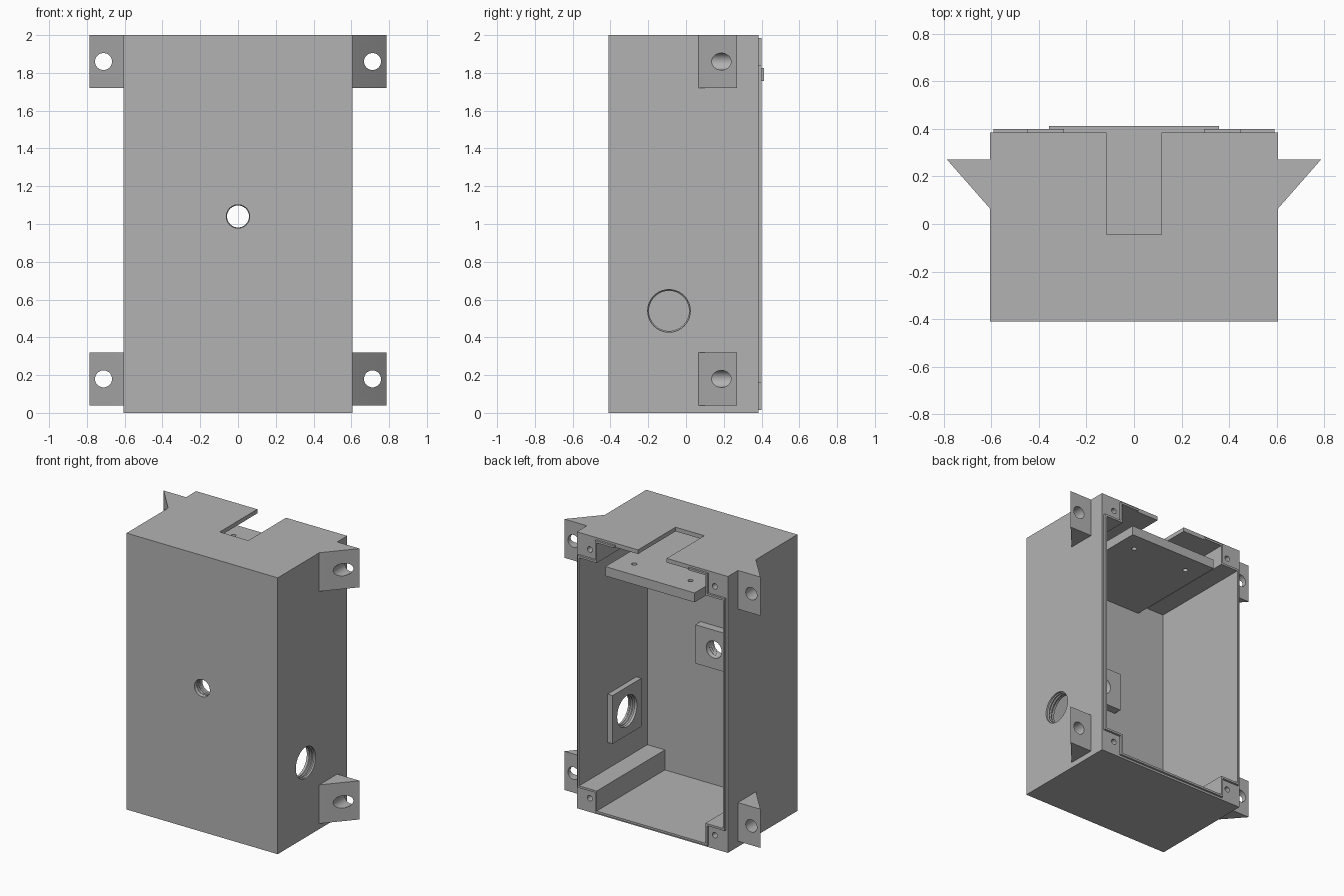
import bpy, bmesh, math
from mathutils import Matrix, Vector

if "Cube" in bpy.data.objects:
    bpy.data.objects.remove(bpy.data.objects["Cube"], do_unlink=True)

grey = bpy.data.materials.new("grey_plastic")
grey.use_nodes = True
grey.diffuse_color = (0.45, 0.45, 0.45, 1)
grey.node_tree.nodes["Principled BSDF"].inputs["Base Color"].default_value = grey.diffuse_color


def finish(name, bm):
    bmesh.ops.recalc_face_normals(bm, faces=bm.faces)
    mesh = bpy.data.meshes.new(name)
    bm.to_mesh(mesh)
    bm.free()
    mesh.materials.append(grey)
    ob = bpy.data.objects.new(name, mesh)
    bpy.context.collection.objects.link(ob)
    return ob


def prism(name, points, direction):
    """Extrude a flat polygon along a direction."""
    bm = bmesh.new()
    face = bm.faces.new([bm.verts.new(p) for p in points])
    out = bmesh.ops.extrude_face_region(bm, geom=[face])
    moved = [v for v in out["geom"] if isinstance(v, bmesh.types.BMVert)]
    bmesh.ops.translate(bm, verts=moved, vec=direction)
    return finish(name, bm)


def box(name, x, y, z):
    pts = [(x[0], y[0], z[0]), (x[1], y[0], z[0]), (x[1], y[1], z[0]), (x[0], y[1], z[0])]
    return prism(name, pts, (0, 0, z[1] - z[0]))


def lathe(name, profile, origin, axis):
    """Closed turned solid; profile is (radius, distance along axis)."""
    bm = bmesh.new()
    turn = Vector(axis).to_track_quat("Z", "Y").to_matrix().to_4x4()
    place = Matrix.Translation(origin) @ turn
    n = 40
    rings = [[bm.verts.new(place @ Vector((r * math.cos(math.tau * i / n), r * math.sin(math.tau * i / n), t)))
              for i in range(n)] for r, t in profile]
    for a, b in zip(rings, rings[1:]):
        for i in range(n):
            bm.faces.new((a[i], a[(i + 1) % n], b[(i + 1) % n], b[i]))
    bm.faces.new(rings[0])
    bm.faces.new(rings[-1])
    return finish(name, bm)


def drill(radius, origin, axis, depth):
    return lathe("drill", [(radius, 0), (radius, depth)], origin, axis)


def threaded_drill(radius, origin, axis, depth):
    """Drill with shallow ring grooves."""
    profile = [(radius, -0.02), (radius, 0.012)]
    step = 0.02
    t = 0.012
    while t + step < depth:
        profile += [(radius * 0.94, t + step * 0.3), (radius * 0.94, t + step * 0.6), (radius, t + step)]
        t += step
    profile.append((radius, depth + 0.03))
    return lathe("threaded_drill", profile, origin, axis)


def cut(targets, cutter):
    for ob in targets:
        mod = ob.modifiers.new("cut", "BOOLEAN")
        mod.operation = "DIFFERENCE"
        mod.solver = "EXACT"
        mod.object = cutter
        bpy.context.view_layer.objects.active = ob
        bpy.ops.object.modifier_apply(modifier=mod.name)
    bpy.data.objects.remove(cutter, do_unlink=True)


def stepped_prism(name, grow, y0, y1):
    """Rectangle with the four corner posts notched out."""
    wide, narrow = 0.575 + grow, 0.435 + grow
    tall, short = 0.97 + grow, 0.825 + grow
    quarter = [(wide, short), (narrow, short), (narrow, tall)]
    half = quarter + [(-x, z) for x, z in reversed(quarter)]
    outline = half + [(-x, -z) for x, z in half]
    return prism(name, [(x, y0, 1 + z) for x, z in outline], (0, y1 - y0, 0))


# Housing shell with full-depth corner posts, open at the back
housing = box("housing", (-0.605, 0.605), (-0.41, 0.385), (0, 2))
cut([housing], stepped_prism("cavity", 0, -0.38, 0.6))

# Raised lip following the opening
lip = stepped_prism("rim_lip", 0.015, 0.375, 0.4)
cut([lip], stepped_prism("lip_opening", 0, 0.3, 0.6))
cut([lip], box("lip_gap", (-0.295, 0.295), (0.3, 0.6), (1.9, 2.1)))

# Notch in the top wall
cut([housing], box("notch", (-0.115, 0.115), (-0.045, 0.6), (1.9, 2.1)))

# Inner shelf with two screw holes
shelf = box("inner_shelf", (-0.357, 0.357), (-0.39, 0.412), (1.757, 1.825))
for side in (-1, 1):
    cut([shelf], drill(0.018, (side * 0.225, 0.27, 1.7), (0, 0, 1), 0.2))

# Reinforcing pads and threaded holes
front_pad = box("front_pad", (-0.15, 0.15), (-0.39, -0.32), (0.9, 1.18))
cut([housing, front_pad], threaded_drill(0.062, (0, -0.41, 1.04), (0, 1, 0), 0.09))
side_pad = box("side_pad", (0.535, 0.585), (-0.255, 0.075), (0.365, 0.715))
cut([housing, side_pad], threaded_drill(0.113, (0.605, -0.09, 0.54), (-1, 0, 0), 0.07))

# Screw holes in the corner posts
for side in (-1, 1):
    for z in (0.1, 1.9):
        cut([housing], drill(0.02, (side * 0.5, 0.5, z), (0, -1, 0), 0.4))

# Wedge-shaped mounting ears
ears = []
for side, side_name in ((-1, "right"), (1, "left")):
    for z, level in ((0.04, "lower"), (1.72, "upper")):
        pts = [(side * x, y, z) for x, y in ((0.6, 0.06), (0.605, 0.065), (0.785, 0.27), (0.6, 0.27))]
        ear = prism(f"{level}_{side_name}_ear", pts, (0, 0, 0.28))
        cut([ear], drill(0.045, (side * 0.712, 0.0, z + 0.14), (0, 1, 0), 0.5))
        ears.append(ear)

# Smooth hole walls, sharp edges elsewhere
bpy.ops.object.select_all(action="DESELECT")
for ob in [housing, lip, shelf, front_pad, side_pad] + ears:
    ob.select_set(True)
    bpy.context.view_layer.objects.active = ob
bpy.ops.object.shade_smooth_by_angle(angle=math.radians(25))
